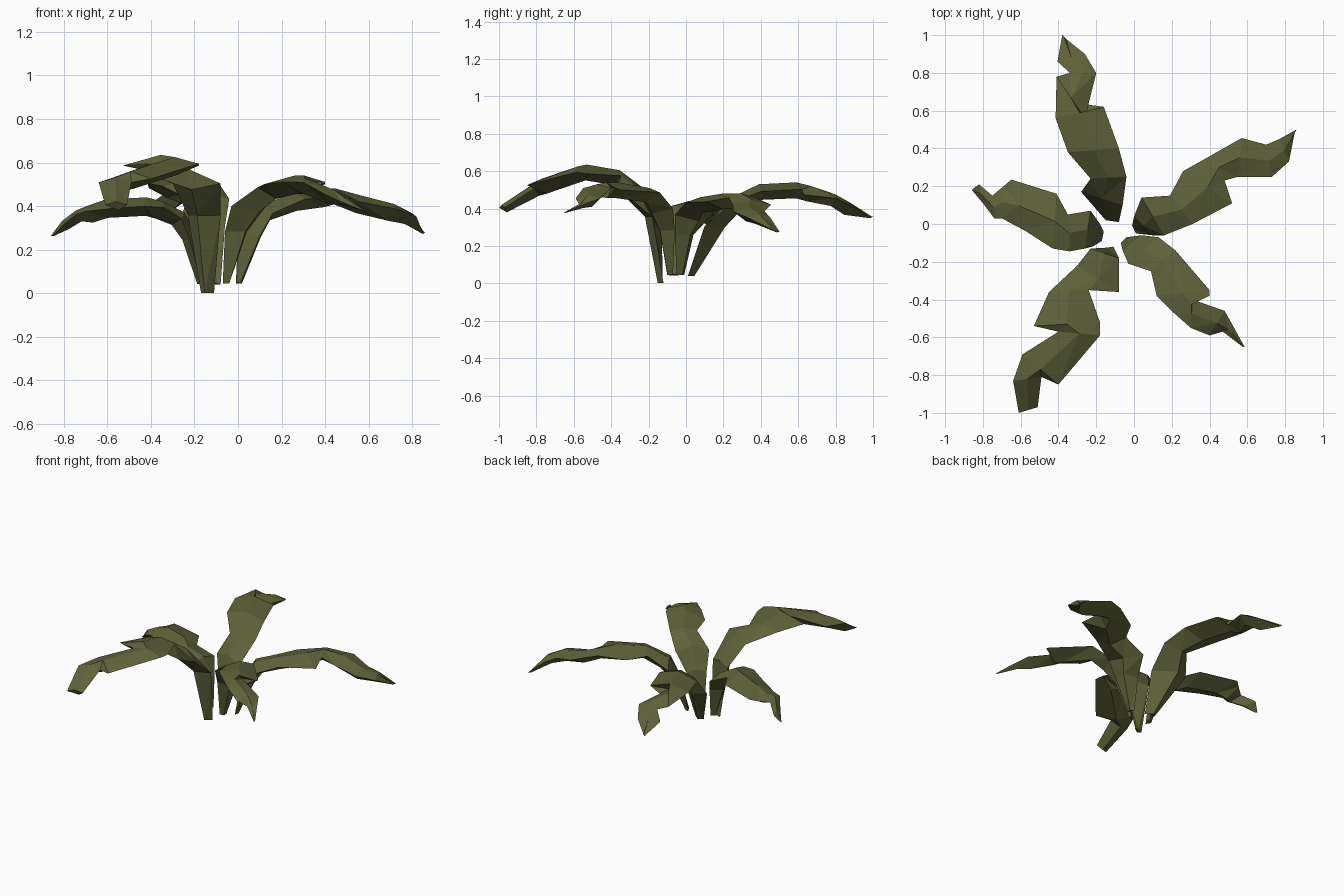
import bpy, bmesh
from mathutils import Vector

green = bpy.data.materials.new("olive_green")
green.diffuse_color = (0.115, 0.122, 0.042, 1)


def leaf(name, stations):
    """Keeled leaf: each station is left x,y / right x,y / ridge height."""
    bm = bmesh.new()
    mids = [Vector(((a + c) / 2, (b + d) / 2, z)) for a, b, c, d, z in stations]
    heading = mids[-1] - mids[0]
    side = Vector((-heading.y, heading.x, 0))
    rings = []
    last = len(stations) - 1
    for i, (lx, ly, rx, ry, z) in enumerate(stations):
        width = Vector((lx - rx, ly - ry)).length
        tangent = mids[min(i + 1, last)] - mids[max(i - 1, 0)]
        normal = tangent.cross(side).normalized()
        drop = 0.14 * width
        under = mids[i] - normal * min(0.085, 0.48 * width)
        if i == 0:  # keep the foot level
            under.z = mids[i].z - drop
        pts = [(lx, ly, z - drop), mids[i], (rx, ry, z - drop), under]
        rings.append([bm.verts.new(p) for p in pts])
    for a, b in zip(rings, rings[1:]):
        for k in range(4):
            n = (k + 1) % 4
            bm.faces.new((a[k], a[n], b[n], b[k]))
    bm.faces.new(rings[0])
    bm.faces.new(rings[-1])
    bmesh.ops.triangulate(bm, faces=bm.faces[:])
    bmesh.ops.recalc_face_normals(bm, faces=bm.faces[:])
    me = bpy.data.meshes.new(name)
    bm.to_mesh(me)
    bm.free()
    me.materials.append(green)
    bpy.context.collection.objects.link(bpy.data.objects.new(name, me))


# Back leaf
leaf("back_leaf", [
    (-.15, .02, -.08, .01, .05), (-.28, .17, -.06, .10, .34),
    (-.23, .24, -.04, .25, .46), (-.35, .38, -.08, .40, .53),
    (-.415, .56, -.16, .62, .54), (-.41, .78, -.26, .56, .52),
    (-.34, .80, -.20, .80, .475), (-.405, .86, -.26, .90, .43),
    (-.38, 1.0, -.36, .98, .36)])

# Front left leaf, the tallest
leaf("front_left_leaf", [
    (-.17, -.13, -.11, -.12, .01), (-.23, -.13, -.08, -.18, .38),
    (-.30, -.22, -.08, -.36, .54), (-.45, -.36, -.24, -.35, .605),
    (-.53, -.54, -.18, -.52, .635), (-.40, -.57, -.18, -.59, .625),
    (-.59, -.69, -.40, -.85, .56), (-.64, -.83, -.49, -.81, .53),
    (-.61, -1.0, -.51, -.97, .42)])

# Front right leaf
leaf("front_right_leaf", [
    (-.04, -.07, -.07, -.10, .05), (.04, -.06, -.06, -.14, .30),
    (.13, -.07, -.03, -.21, .43), (.22, -.14, .09, -.25, .51),
    (.40, -.35, .12, -.38, .54), (.40, -.38, .21, -.47, .54),
    (.31, -.40, .30, -.55, .53), (.48, -.46, .40, -.59, .475),
    (.53, -.55, .47, -.57, .43), (.585, -.65, .575, -.65, .38)])

# Right leaf
leaf("right_leaf", [
    (-.01, -.01, .01, -.05, .05), (.0, .04, .10, -.06, .28),
    (.04, .14, .16, -.06, .40), (.19, .15, .31, .0, .46),
    (.26, .28, .52, .11, .48), (.42, .37, .48, .23, .48),
    (.57, .455, .55, .25, .45), (.70, .42, .73, .25, .41),
    (.77, .45, .82, .33, .37), (.86, .50, .85, .48, .28)])

# Left leaf
leaf("left_leaf", [
    (-.17, -.09, -.16, -.04, .05), (-.22, -.12, -.18, .0, .26),
    (-.26, -.13, -.23, .07, .37), (-.34, -.145, -.35, .05, .42),
    (-.43, -.13, -.41, .16, .44), (-.57, -.04, -.65, .235, .43),
    (-.70, .03, -.69, .20, .40), (-.74, .03, -.75, .15, .38),
    (-.80, .11, -.82, .21, .33), (-.85, .17, -.86, .18, .265)])
